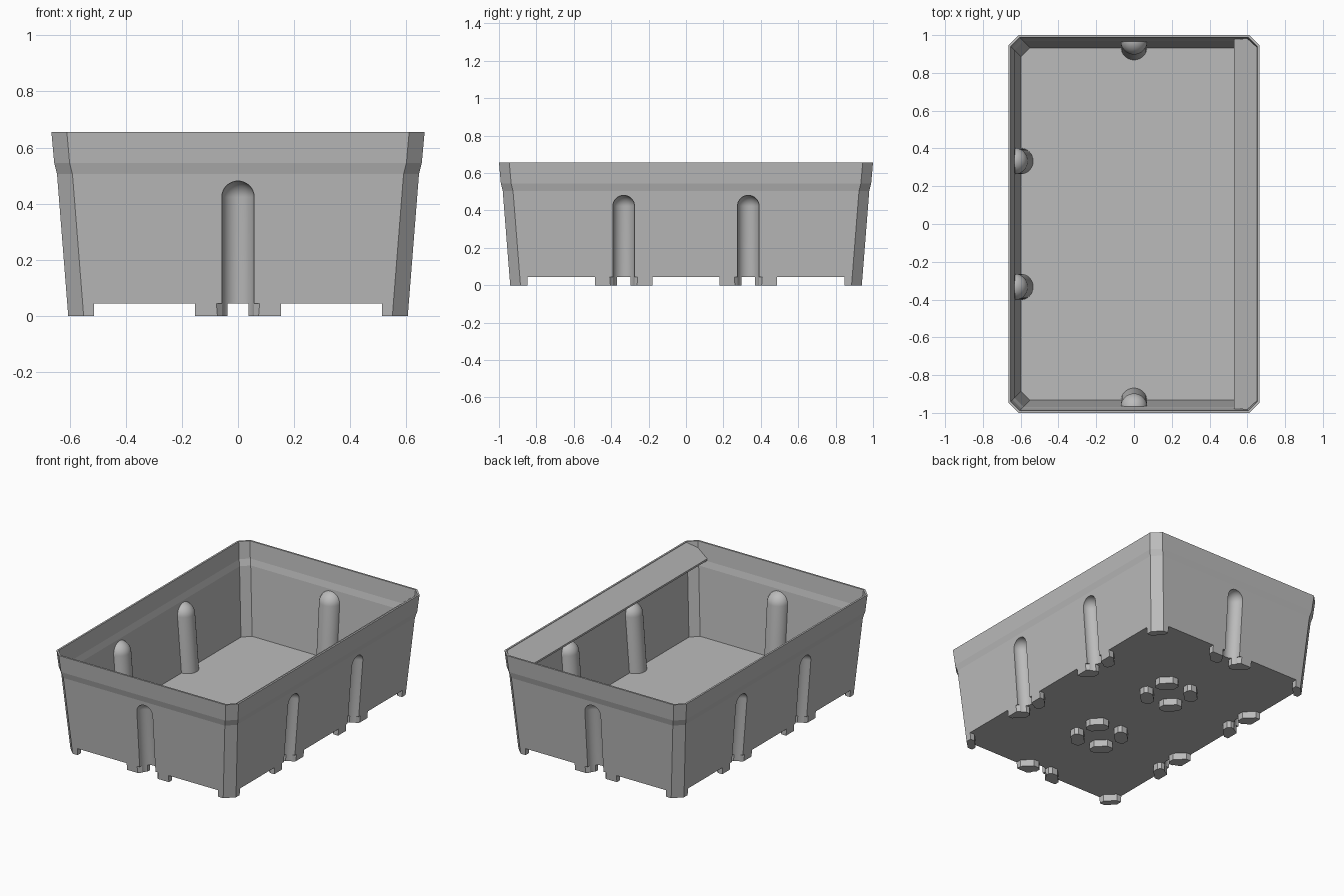
import bpy, bmesh, math
from mathutils import Matrix, Vector

if "Cube" in bpy.data.objects:
    bpy.data.objects.remove(bpy.data.objects["Cube"], do_unlink=True)

HALF_X, HALF_Y, CHAMFER, WALL = 0.605, 0.94, 0.055, 0.012
TOP, BASE, FLOOR = 0.655, 0.045, 0.06
SLOPE = 0.079

grey = bpy.data.materials.new("plain_grey")
grey.use_nodes = True
grey.diffuse_color = (0.5, 0.5, 0.5, 1)
grey.node_tree.nodes["Principled BSDF"].inputs["Base Color"].default_value = (0.5, 0.5, 0.5, 1)


def finish(name, bm):
    bmesh.ops.recalc_face_normals(bm, faces=bm.faces)
    mesh = bpy.data.meshes.new(name)
    bm.to_mesh(mesh)
    bm.free()
    mesh.materials.append(grey)
    ob = bpy.data.objects.new(name, mesh)
    bpy.context.collection.objects.link(ob)
    return ob


def activate(ob):
    bpy.ops.object.select_all(action='DESELECT')
    ob.select_set(True)
    bpy.context.view_layer.objects.active = ob


def combine(ob, other, operation):
    mod = ob.modifiers.new("cut", 'BOOLEAN')
    mod.object, mod.operation, mod.solver = other, operation, 'EXACT'
    activate(ob)
    bpy.ops.object.modifier_apply(modifier=mod.name)


def grow(z):
    """Outward flare of the wall at a height."""
    if z <= 0.505:
        return SLOPE * z
    if z <= 0.545:
        return 0.04 + 0.25 * (z - 0.505)
    return 0.05 + 0.09 * (z - 0.545)


def tub(name, heights, inset):
    """Solid tub with chamfered corners, following the flared wall."""
    bm = bmesh.new()
    rings = []
    for z in heights:
        hx, hy = HALF_X + grow(z) - inset, HALF_Y + grow(z) - inset
        c = CHAMFER - inset * 0.586
        outline = []
        for sx, sy in ((1, 1), (-1, 1), (-1, -1), (1, -1)):
            pair = [(sx * hx, sy * (hy - c), z), (sx * (hx - c), sy * hy, z)]
            outline += pair if sx * sy > 0 else pair[::-1]
        rings.append([bm.verts.new(p) for p in outline])
    for low, high in zip(rings, rings[1:]):
        for i in range(8):
            j = (i + 1) % 8
            bm.faces.new((low[i], low[j], high[j], high[i]))
    bm.faces.new(rings[0])
    bm.faces.new(rings[-1])
    return finish(name, bm)


def pillars(name, radius):
    """Six domed columns leaning with the walls."""
    bm = bmesh.new()
    places = [((s, 0), HALF_X, y) for s in (-1, 1) for y in (-0.333, 0.333)]
    places += [((0, s), HALF_Y, 0) for s in (-1, 1)]
    steps = 12
    for (dx, dy), half, along in places:
        part = bmesh.new()
        arc = [(radius * math.cos(a), radius * math.sin(a))
               for a in (math.pi / 2 * i / steps for i in range(steps))]
        points = [(0, -0.5), (radius, -0.5)] + arc + [(0, radius)]
        vs = [part.verts.new((r, 0, z + 0.423)) for r, z in points]
        es = [part.edges.new(p) for p in zip(vs, vs[1:])]
        bmesh.ops.spin(part, geom=vs + es, axis=(0, 0, 1), cent=(0, 0, 0),
                       angle=math.tau, steps=48, use_merge=True)
        bmesh.ops.remove_doubles(part, verts=part.verts, dist=0.0001)
        for v in part.verts:
            out = half - WALL / 2 + SLOPE * v.co.z
            v.co += Vector((dx * out + abs(dy) * along, dy * out + abs(dx) * along, 0))
        temp = bpy.data.meshes.new("temp")
        part.to_mesh(temp)
        part.free()
        bm.from_mesh(temp)
        bpy.data.meshes.remove(temp)
    return finish(name, bm)


# Tub: hull, minus outer grooves, minus a cavity that leaves inner ribs
flange = [0.505, 0.545]
tub_body = tub("tub_body", [BASE] + flange + [TOP], 0)
cavity = tub("cavity_cutter", [FLOOR] + flange + [TOP + 0.02], WALL)
grooves = pillars("groove_cutter", 0.058)
ribs = pillars("rib_cutter", 0.07)
combine(cavity, ribs, 'DIFFERENCE')
combine(tub_body, grooves, 'DIFFERENCE')
combine(tub_body, cavity, 'DIFFERENCE')

# Feet: rings of four octagonal pads on a lattice, trimmed to the hull
bm = bmesh.new()
a, b, c, r = 0.07, 0.04, 0.028, 0.095
pad = [(a, b - c), (a - c, b), (c - a, b), (-a, b - c),
       (-a, c - b), (c - a, -b), (a - c, -b), (a, c - b)]
for cx in (-0.667, 0, 0.667):
    for cy in (-1, -0.333, 0.333, 1):
        for sx in (-1, 1):
            for sy in (-1, 1):
                x, y = cx + sx * r, cy + sy * r
                if abs(x) > HALF_X or abs(y) > HALF_Y:
                    continue
                turn = Matrix.Rotation(-sx * sy * math.pi / 4, 3, 'Z')
                spot = Vector((x, y, 0))
                face = bm.faces.new([bm.verts.new(turn @ Vector((u, v, 0)) + spot) for u, v in pad])
                top = bmesh.ops.extrude_face_region(bm, geom=[face])["geom"]
                bmesh.ops.translate(bm, vec=(0, 0, BASE + 0.004),
                                    verts=[v for v in top if isinstance(v, bmesh.types.BMVert)])
feet = finish("feet", bm)
trim = tub("trim_cutter", [-0.02] + flange, 0)
combine(feet, trim, 'INTERSECT')
combine(feet, grooves, 'DIFFERENCE')

# Sloping lip inside the left rim
bm = bmesh.new()
side = [(0.53, 0.978), (0.6, 0.982), (0.652, 0.935)]
outline = side + [(x, -y) for x, y in reversed(side)]
bm.faces.new([bm.verts.new((x, y, 0.56 + (x - 0.53) * 0.76)) for x, y in outline])
top = bmesh.ops.extrude_face_region(bm, geom=list(bm.faces))["geom"]
bmesh.ops.translate(bm, vec=(0, 0, -0.012),
                    verts=[v for v in top if isinstance(v, bmesh.types.BMVert)])
finish("sloping_lip", bm)

# Remove helpers and shade the round parts smoothly
for helper in (cavity, grooves, ribs, trim):
    bpy.data.objects.remove(helper, do_unlink=True)
for ob in (tub_body, feet):
    activate(ob)
    bpy.ops.object.shade_smooth_by_angle(angle=math.radians(8.5))
